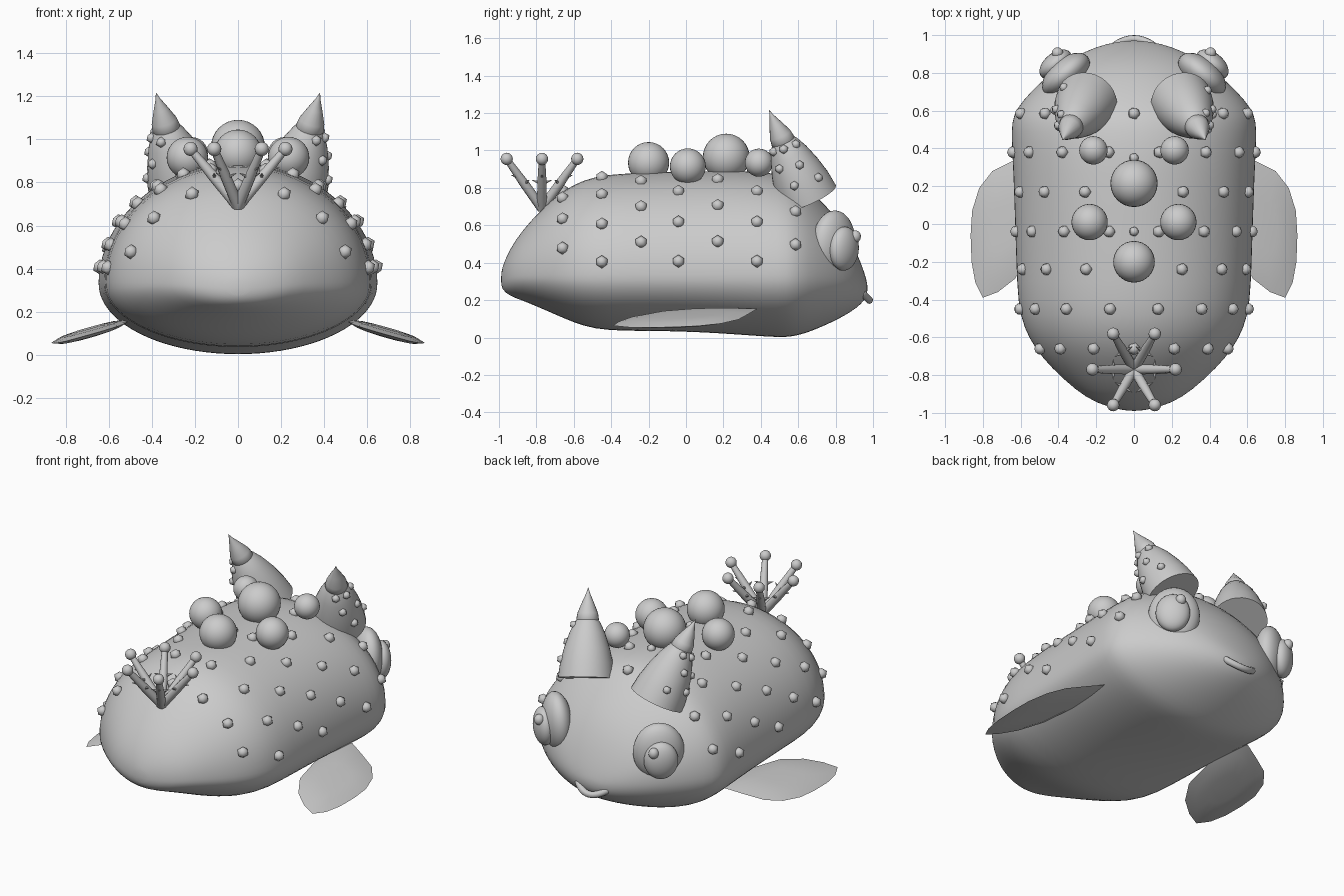
import bpy, bmesh, math
from mathutils import Vector, Matrix

if "Cube" in bpy.data.objects:
    bpy.data.objects.remove(bpy.data.objects["Cube"])

grey = bpy.data.materials.new("plain_grey")
grey.diffuse_color = (0.6, 0.6, 0.6, 1)
grey.use_nodes = True
grey.node_tree.nodes["Principled BSDF"].inputs["Base Color"].default_value = grey.diffuse_color


def finish(name, bm, angle=60):
    bmesh.ops.recalc_face_normals(bm, faces=bm.faces)
    me = bpy.data.meshes.new(name)
    bm.to_mesh(me)
    bm.free()
    ob = bpy.data.objects.new(name, me)
    bpy.context.collection.objects.link(ob)
    me.materials.append(grey)
    bpy.ops.object.select_all(action='DESELECT')
    ob.select_set(True)
    bpy.context.view_layer.objects.active = ob
    bpy.ops.object.shade_smooth_by_angle(angle=math.radians(angle))
    return ob


def basis(origin, axis):
    rot = Vector(axis).to_track_quat('Z', 'Y').to_matrix().to_4x4()
    return Matrix.Translation(origin) @ rot


def ball(bm, c, r, seg=24):
    bmesh.ops.create_uvsphere(bm, u_segments=seg, v_segments=seg // 2, radius=r,
                              matrix=Matrix.Translation(c))


def wart(bm, c, r=0.035):
    bmesh.ops.create_icosphere(bm, subdivisions=1, radius=r, matrix=Matrix.Translation(c))


def lathe(bm, a, b, profile, seg=24):
    """Surface of revolution from a to b; profile = (fraction, radius)."""
    a, b = Vector(a), Vector(b)
    m, length = basis(a, b - a), (b - a).length
    rings = [[bm.verts.new(m @ Vector((r * math.cos(2 * math.pi * i / seg),
                                       r * math.sin(2 * math.pi * i / seg), t * length)))
              for i in range(seg)] for t, r in profile]
    bridge(bm, rings)
    bm.faces.new(rings[0])
    bm.faces.new(rings[-1])


def bridge(bm, rings):
    for p, q in zip(rings, rings[1:]):
        n = len(p)
        for i in range(n):
            bm.faces.new((p[i], p[(i + 1) % n], q[(i + 1) % n], q[i]))


# Body stations: y, half width, bottom, widest height, top
BODY = [(-0.985, 0.07, 0.26, 0.31, 0.37), (-0.95, 0.20, 0.225, 0.32, 0.46),
        (-0.88, 0.31, 0.20, 0.33, 0.57), (-0.76, 0.44, 0.15, 0.33, 0.70),
        (-0.66, 0.525, 0.105, 0.33, 0.785), (-0.55, 0.585, 0.06, 0.33, 0.845),
        (-0.42, 0.617, 0.035, 0.33, 0.875), (-0.2, 0.625, 0.035, 0.33, 0.885),
        (0.05, 0.633, 0.03, 0.33, 0.89), (0.28, 0.641, 0.015, 0.33, 0.895),
        (0.44, 0.65, 0.003, 0.33, 0.885), (0.54, 0.65, 0.0, 0.33, 0.865),
        (0.61, 0.625, 0.012, 0.33, 0.83), (0.70, 0.55, 0.045, 0.33, 0.755),
        (0.80, 0.44, 0.09, 0.32, 0.65), (0.88, 0.33, 0.135, 0.31, 0.53),
        (0.94, 0.20, 0.18, 0.29, 0.39), (0.965, 0.09, 0.22, 0.27, 0.31)]


def section(y):
    for p, q in zip(BODY, BODY[1:]):
        if p[0] <= y <= q[0]:
            f = (y - p[0]) / (q[0] - p[0])
            return [u + (v - u) * f for u, v in zip(p, q)]


def skin(st, a):
    """Point on a body section; a is the angle from straight up."""
    y, w, bot, mid, top = st
    h = top - mid if math.cos(a) > 0 else mid - bot
    return Vector((w * math.sin(a), y, mid + h * math.cos(a)))


bm = bmesh.new()
N = 40
rings = [[bm.verts.new(skin(s, 2 * math.pi * i / N)) for i in range(N)] for s in BODY]
bridge(bm, rings)
for ring, tip in ((rings[0], (0, -0.99, 0.31)), (rings[-1], (0, 0.972, 0.265))):
    v = bm.verts.new(tip)
    for i in range(N):
        bm.faces.new((ring[i], ring[(i + 1) % N], v))
body = finish("body", bm, 80)
sub = body.modifiers.new("smooth", 'SUBSURF')
sub.levels = sub.render_levels = 1

# Skin warts in staggered rows
bm = bmesh.new()
for k, y in enumerate((-0.66, -0.45, -0.24, -0.04, 0.17, 0.38, 0.585)):
    angles = (12, 36, 59, 82) if k % 2 else (0, 24, 48, 71)
    for a in angles:
        if y > 0.5 and a == 24:
            continue
        for s in ((1, -1) if a else (1,)):
            wart(bm, skin(section(y), math.radians(a * s)))
for y in (-0.04, 0.35):
    wart(bm, skin(section(y), 0), 0.028)
finish("skin_warts", bm)

# Large round bumps on the back
bm = bmesh.new()
ball(bm, (0, 0.215, 0.965), 0.125, 32)
ball(bm, (0, -0.2, 0.935), 0.11, 32)
for s in (1, -1):
    ball(bm, (0.235 * s, 0.01, 0.915), 0.096, 32)
    ball(bm, (0.215 * s, 0.39, 0.935), 0.075, 32)
finish("back_bumps", bm)

# Tail tuft: six ball-tipped stalks with thorns
bm = bmesh.new()
root = Vector((0, -0.77, 0.69))
for k in range(6):
    a = k * math.pi / 3
    tip = Vector((0.22 * math.cos(a), -0.77 + 0.22 * math.sin(a) * 0.99, 0.955))
    lathe(bm, root, tip, [(0, 0.026), (0.5, 0.025), (1, 0.017)], 12)
    ball(bm, tip, 0.033, 16)
    side = Vector((-math.sin(a), math.cos(a), 0))
    out = Vector((math.cos(a), math.sin(a), -0.1))
    for t, d in ((0.5, side), (0.5, -side), (0.62, out)):
        p = root.lerp(tip, t)
        lathe(bm, p, p + d * 0.055 + Vector((0, 0, 0.02)), [(0, 0.014), (1, 0.001)], 6)
finish("tail_tuft", bm, 40)

for s, label in ((1, "right"), (-1, "left")):
    # Horn: barrel stalk, pointed cap and warts on its outer side
    foot, neck = Vector((0.25 * s, 0.65, 0.75)), Vector((0.335 * s, 0.515, 1.06))
    bm = bmesh.new()
    lathe(bm, foot, neck, [(0, 0.165), (0.25, 0.154), (0.5, 0.133), (0.75, 0.104),
                           (0.92, 0.076), (1, 0.055)], 32)
    finish(label + "_horn", bm, 40)
    bm = bmesh.new()
    lathe(bm, foot.lerp(neck, 0.9), (0.38 * s, 0.445, 1.215),
          [(0, 0.05), (0.12, 0.066), (0.3, 0.06), (0.6, 0.034), (0.85, 0.011), (1, 0.001)], 20)
    finish(label + "_horn_tip", bm, 50)
    bm = bmesh.new()
    m = basis(foot, neck - foot)
    length = (neck - foot).length
    out = Vector((s, -0.2, 0))
    for t, r, turn in ((0.9, 0.078, -50), (0.9, 0.078, 0), (0.88, 0.08, 55), (0.65, 0.116, -30),
                       (0.6, 0.12, 25), (0.35, 0.146, -5), (0.3, 0.15, 50), (0.3, 0.15, -60)):
        axis = (neck - foot).normalized()
        d = (out - axis * out.dot(axis)).normalized()
        d.rotate(Matrix.Rotation(math.radians(turn), 3, axis))
        wart(bm, foot.lerp(neck, t) + d * r, 0.026)
    finish(label + "_horn_warts", bm)

    # Eye: flattened lens, domed iris and small pupil
    look = Vector((0.64 * s, 0.76, -0.05))
    for part, c, size in (("eye", (0.36 * s, 0.79, 0.5), (0.15, 0.18, 0.085)),
                          ("iris", (0.415 * s, 0.845, 0.475), (0.1, 0.118, 0.06)),
                          ("pupil", (0.405 * s, 0.905, 0.54), (0.03, 0.033, 0.03))):
        bm = bmesh.new()
        bmesh.ops.create_uvsphere(bm, u_segments=32, v_segments=16, radius=1,
                                  matrix=basis(c, look) @ Matrix.Diagonal((*size, 1)))
        finish(label + "_" + part, bm)

    # Side fin: thin lens-shaped leaf sloping outward
    bm = bmesh.new()
    outline = [(0.54, 0.38), (0.64, 0.335), (0.75, 0.28), (0.82, 0.19), (0.857, 0.07),
               (0.865, -0.06), (0.86, -0.2), (0.84, -0.31), (0.80, -0.39), (0.72, -0.36),
               (0.63, -0.29), (0.55, -0.16), (0.51, 0.05), (0.51, 0.25)]

    def fin_z(x, y):
        return 0.145 - 0.26 * (x - 0.53) + 0.03 * y

    def fin_ring(k, lift):
        pts = [(0.69 + (x - 0.69) * k, y * k) for x, y in outline]
        return [bm.verts.new((x * s, y, fin_z(x, y) + lift)) for x, y in pts]
    levels = [fin_ring(0.4, 0.021), fin_ring(0.75, 0.015), fin_ring(1, 0),
              fin_ring(0.75, -0.015), fin_ring(0.4, -0.021)]
    bridge(bm, levels)
    bm.faces.new(levels[0])
    bm.faces.new(levels[-1])
    finish(label + "_fin", bm, 30)

# Mouth: curved tube with rounded ends
curve = bpy.data.curves.new("mouth", 'CURVE')
curve.dimensions = '3D'
curve.bevel_depth = 0.02
curve.bevel_resolution = 3
curve.use_fill_caps = True
sp = curve.splines.new('POLY')
sp.points.add(12)
bm = bmesh.new()
for i, p in enumerate(sp.points):
    u = i / 6 - 1
    c = (0.1 * u, 0.98 - 0.035 * u * u, 0.2 + 0.035 * u * u)
    p.co = (*c, 1)
    if abs(u) == 1:
        ball(bm, c, 0.02, 12)
mouth = bpy.data.objects.new("mouth", curve)
curve.materials.append(grey)
bpy.context.collection.objects.link(mouth)
finish("mouth_ends", bm)
